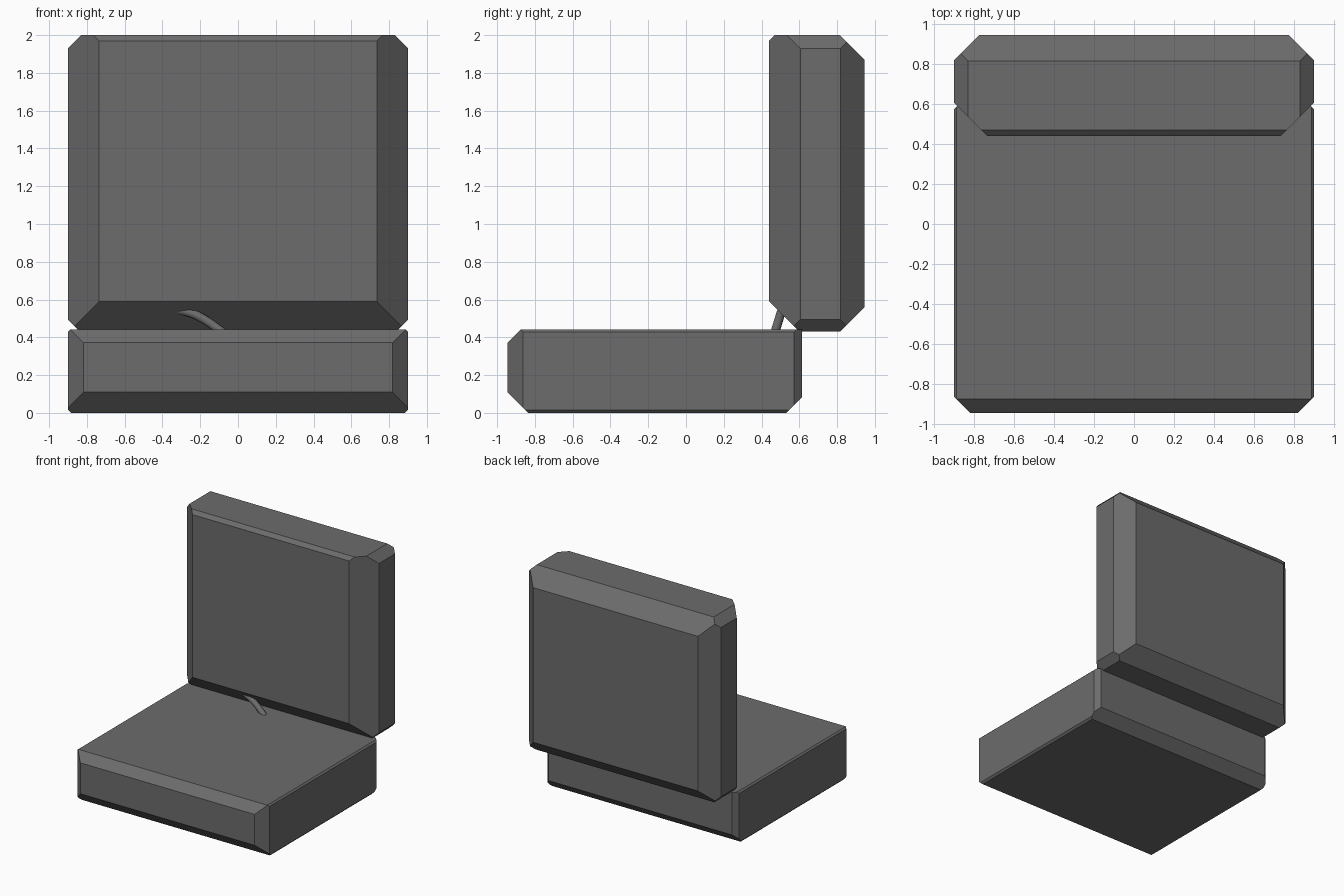
import bpy, bmesh
from mathutils import Vector

if "Cube" in bpy.data.objects:
    bpy.data.objects.remove(bpy.data.objects["Cube"])

grey = bpy.data.materials.new("dark_grey")
grey.use_nodes = True
colour = (0.15, 0.15, 0.15, 1)
grey.diffuse_color = colour
grey.node_tree.nodes["Principled BSDF"].inputs["Base Color"].default_value = colour

DIRECTIONS = {"front": (0, -1, 0), "back": (0, 1, 0), "left": (1, 0, 0),
              "right": (-1, 0, 0), "top": (0, 0, 1), "bottom": (0, 0, -1)}


def chamfered_block(name, low, high, chamfers):
    """Box whose edges are cut at 45 degrees, each by its own width."""
    low, high = Vector(low), Vector(high)
    centre, size = (low + high) / 2, high - low
    bm = bmesh.new()
    bmesh.ops.create_cube(bm, size=1)
    for v in bm.verts:
        v.co = centre + v.co * size
    for edge, width in chamfers.items():
        first, second = edge.split()
        for side in (("left", "right") if second == "side" else (second,)):
            a, b = Vector(DIRECTIONS[first]), Vector(DIRECTIONS[side])
            point = centre + (a + b) * size / 2 - a * width
            bmesh.ops.bisect_plane(bm, geom=bm.verts[:] + bm.edges[:] + bm.faces[:],
                                   plane_co=point, plane_no=a + b, clear_outer=True)
            rim = [e for e in bm.edges if e.is_boundary]
            bmesh.ops.holes_fill(bm, edges=rim, sides=0)
    bmesh.ops.recalc_face_normals(bm, faces=bm.faces)
    mesh = bpy.data.meshes.new(name)
    bm.to_mesh(mesh)
    bm.free()
    mesh.materials.append(grey)
    obj = bpy.data.objects.new(name, mesh)
    bpy.context.collection.objects.link(obj)
    return obj


# Lower cushion
chamfered_block("seat", (-0.9, -0.945, 0), (0.9, 0.613, 0.442), {
    "front top": 0.07, "front bottom": 0.11, "front side": 0.082,
    "back bottom": 0.083, "back side": 0.04, "top side": 0.013, "bottom side": 0.016})

# Upright cushion
chamfered_block("backrest", (-0.9, 0.44, 0.432), (0.9, 0.945, 2), {
    "front top": 0.03, "front bottom": 0.158, "front side": 0.165,
    "back top": 0.13, "back bottom": 0.127, "back side": 0.127,
    "top side": 0.07, "bottom side": 0.062})

# Bent rod joining the two cushions
curve = bpy.data.curves.new("connecting_rod", "CURVE")
curve.dimensions = "3D"
curve.bevel_depth = 0.024
curve.bevel_resolution = 3
curve.use_fill_caps = True
path = [(-0.02, 0.455, 0.38), (-0.1, 0.475, 0.44), (-0.18, 0.492, 0.495),
        (-0.26, 0.505, 0.532), (-0.36, 0.53, 0.55)]
spline = curve.splines.new("BEZIER")
spline.bezier_points.add(len(path) - 1)
for bp, co in zip(spline.bezier_points, path):
    bp.co = co
    bp.handle_left_type = bp.handle_right_type = "AUTO"
spline.resolution_u = 5
curve.materials.append(grey)
rod = bpy.data.objects.new("connecting_rod", curve)
bpy.context.collection.objects.link(rod)
